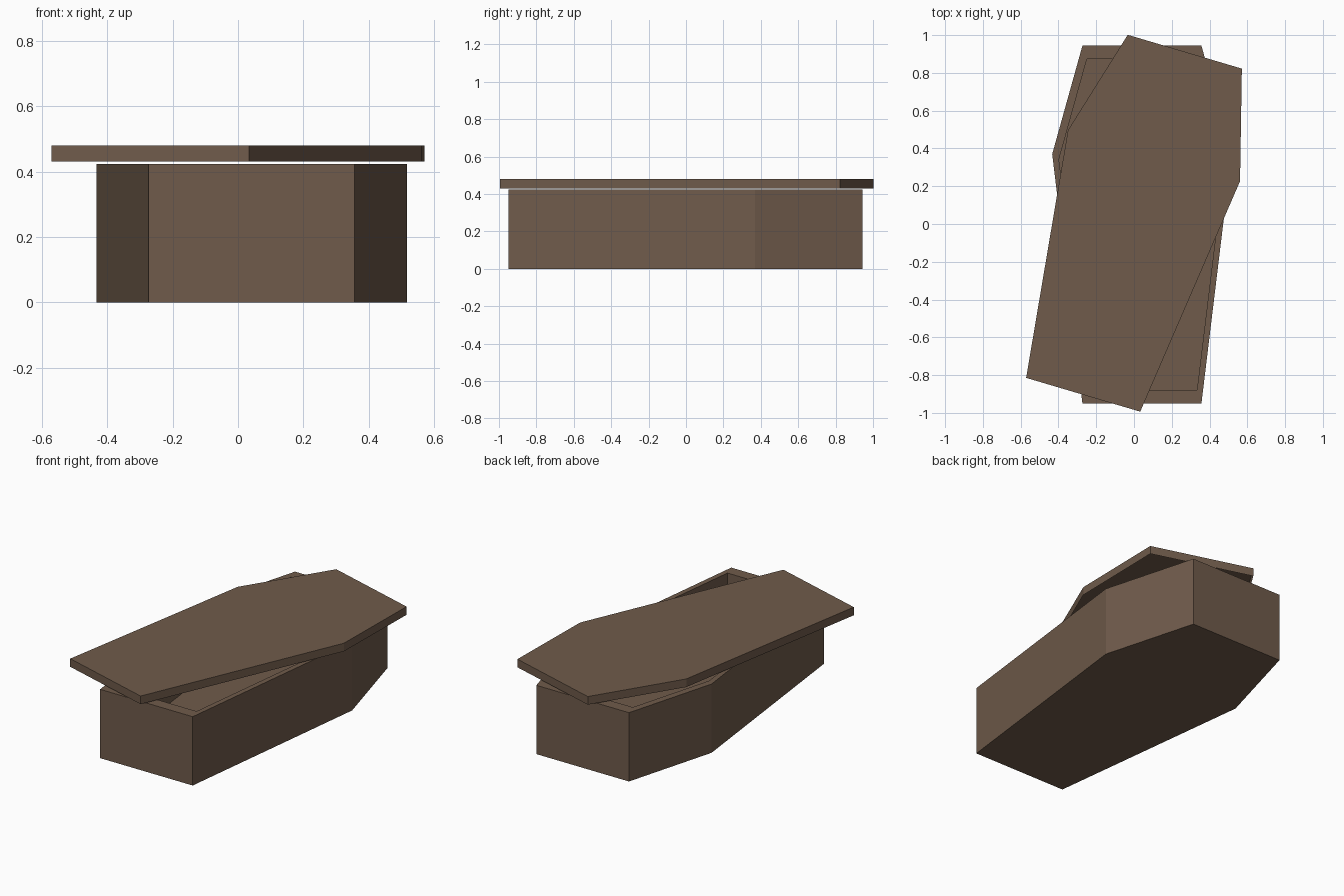
import bpy, bmesh, math
from mathutils import Matrix

if "Cube" in bpy.data.objects:
    bpy.data.objects.remove(bpy.data.objects["Cube"])

mat = bpy.data.materials.new("dark_wood")
mat.diffuse_color = (0.16, 0.105, 0.07, 1)
mat.use_nodes = True
mat.node_tree.nodes["Principled BSDF"].inputs["Base Color"].default_value = mat.diffuse_color

# Six-sided outline, mirrored about its long axis
HALF = [(0.315, -0.947), (0.475, 0.373), (0.315, 0.947)]
OUTLINE = HALF + [(-x, y) for x, y in reversed(HALF)]


def prism(bm, z0, z1):
    """Extrude the outline from z0 to z1; returns the bottom and top faces."""
    bottom = bm.faces.new([bm.verts.new((x, y, z0)) for x, y in reversed(OUTLINE)])
    top = bm.faces.new([bm.verts.new((x, y, z1)) for x, y in OUTLINE])
    lo, hi = list(bottom.verts)[::-1], list(top.verts)
    for i in range(6):
        j = (i + 1) % 6
        bm.faces.new((lo[i], lo[j], hi[j], hi[i]))
    return bottom, top


def finish(bm, name, matrix):
    mesh = bpy.data.meshes.new(name)
    bm.to_mesh(mesh)
    bm.free()
    mesh.materials.append(mat)
    obj = bpy.data.objects.new(name, mesh)
    obj.matrix_world = matrix
    bpy.context.collection.objects.link(obj)


# Open box: rim made by scaling the outline, then a cavity sunk to the floor
bm = bmesh.new()
_, top = prism(bm, 0, 0.423)
bmesh.ops.inset_individual(bm, faces=[top], thickness=0.001)
for v, (x, y) in zip(top.verts, OUTLINE):
    sx = 0.925 if x > 0 else -0.925
    v.co.x, v.co.y = abs(x) * sx, y * 0.925
cavity = bmesh.ops.extrude_discrete_faces(bm, faces=[top])["faces"][0]
for v in cavity.verts:
    v.co.z = 0.03
bmesh.ops.recalc_face_normals(bm, faces=bm.faces)
finish(bm, "coffin_box", Matrix.Translation((0.042, -0.003, 0)))

# Lid: shallow shell open underneath, chamfered top edge, twisted askew
bm = bmesh.new()
bottom, top = prism(bm, 0.43, 0.455)
bmesh.ops.inset_individual(bm, faces=[top], thickness=0.028)
for v in top.verts:
    v.co.z = 0.48
bmesh.ops.delete(bm, geom=[bottom], context='FACES_ONLY')
finish(bm, "coffin_lid",
       Matrix.Translation((0, 0.004, 0)) @ Matrix.Rotation(math.radians(-16.5), 4, 'Z'))
